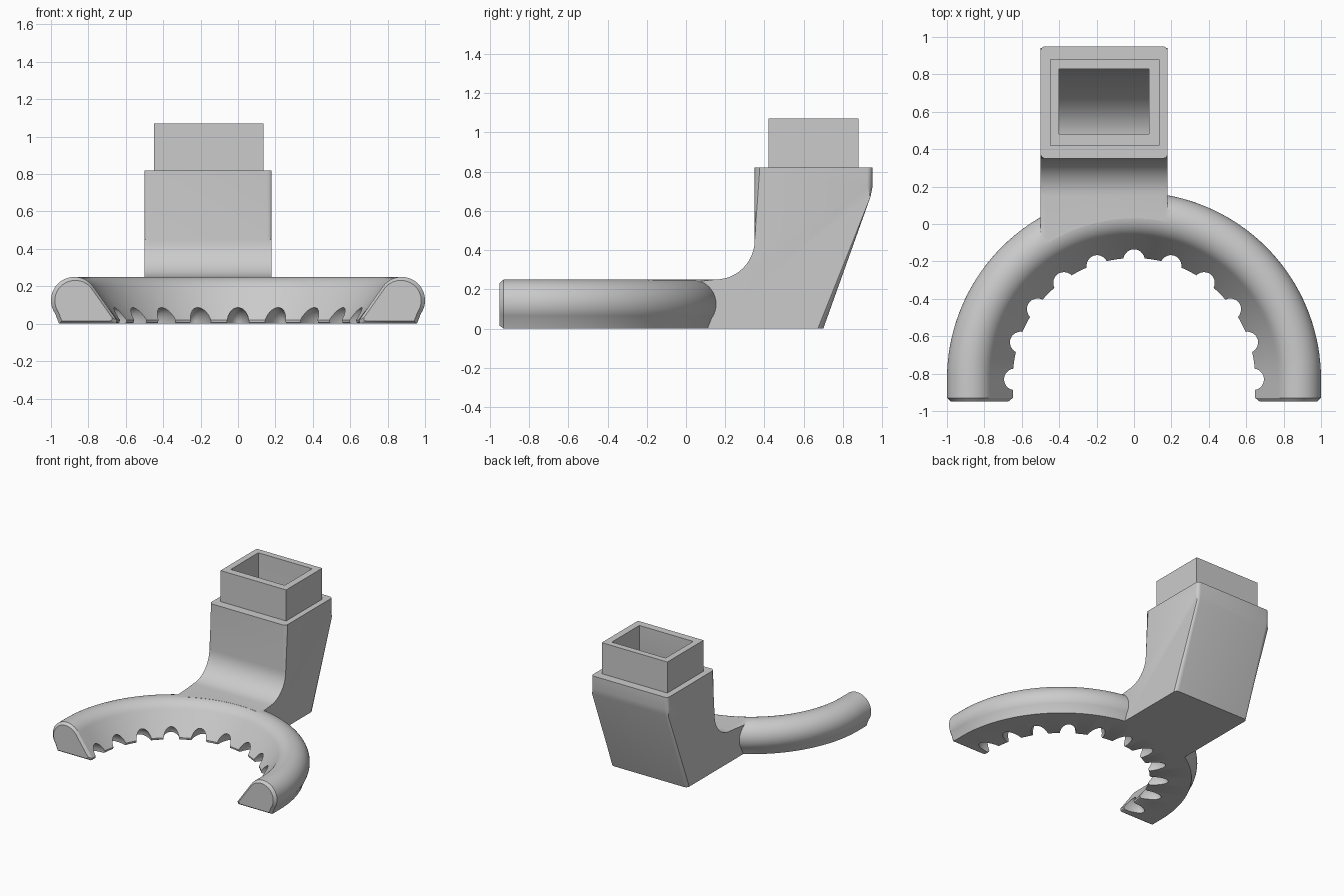
import bpy, bmesh
from math import sin, cos, pi, radians
from mathutils import Matrix, Vector

if "Cube" in bpy.data.objects:
    bpy.data.objects.remove(bpy.data.objects["Cube"])

grey = bpy.data.materials.new("plain grey")
grey.use_nodes = True
grey.diffuse_color = (0.6, 0.6, 0.6, 1)
grey.node_tree.nodes["Principled BSDF"].inputs["Base Color"].default_value = (0.6, 0.6, 0.6, 1)

RING_Y = -0.83           # centre of the half ring
X0, X1 = -0.5, 0.18      # sides of the post


def arc(cx, cy, rx, ry, a, b, n):
    angles = [radians(a + (b - a) * i / n) for i in range(n + 1)]
    return [(cx + rx * cos(t), cy + ry * sin(t)) for t in angles]


def finish(bm, name):
    bmesh.ops.recalc_face_normals(bm, faces=bm.faces)
    mesh = bpy.data.meshes.new(name)
    bm.to_mesh(mesh)
    bm.free()
    mesh.materials.append(grey)
    ob = bpy.data.objects.new(name, mesh)
    bpy.context.collection.objects.link(ob)
    return ob


def prism(name, outline, x0, x1, bevel=0):
    """Extrude a (y, z) outline along x, optionally rounding its side edges."""
    bm = bmesh.new()
    rings = [[bm.verts.new((x, y, z)) for y, z in outline] for x in (x0, x1)]
    n = len(outline)
    caps = [bm.faces.new(r) for r in rings]
    for i in range(n):
        j = (i + 1) % n
        bm.faces.new((rings[0][i], rings[0][j], rings[1][j], rings[1][i]))
    if bevel:
        top = max(z for y, z in outline)

        def level(e):
            za, zb = (v.co.z for v in e.verts)
            return abs(za - zb) < 1e-5 and (za < 1e-5 or za > top - 1e-5)
        edges = [e for f in caps for e in f.edges if not level(e)]
        bmesh.ops.bevel(bm, geom=edges, offset=bevel, segments=4, profile=0.5,
                        affect='EDGES', clamp_overlap=True)
    return finish(bm, name)


def box(name, lo, hi):
    return prism(name, [(lo[1], lo[2]), (hi[1], lo[2]), (hi[1], hi[2]), (lo[1], hi[2])], lo[0], hi[0])


def combine(target, other, operation):
    mod = target.modifiers.new("combine", 'BOOLEAN')
    mod.operation, mod.solver, mod.object = operation, 'EXACT', other
    bpy.context.view_layer.objects.active = target
    bpy.ops.object.modifier_apply(modifier=mod.name)
    bpy.data.objects.remove(other)


# Half ring: a rounded section swept round the arc, with short straight, chamfered ends
section = arc(0.875, 0.125, 0.125, 0.125, -35, 148, 28)
section += [(0.648, 0.02), (0.65, 0.006), (0.66, 0), (0.957, 0)]
mid = Vector((0.84, 0.11))
stations = [(0, -0.12, 0.87), (0, -0.10, 1)]
stations += [(pi * i / 72, 0, 1) for i in range(73)]
stations += [(pi, -0.10, 1), (pi, -0.12, 0.87)]
bm = bmesh.new()
loops = []
for angle, shift, scale in stations:
    loop = []
    for p in section:
        r, z = mid + (Vector(p) - mid) * scale
        loop.append(bm.verts.new((r * cos(angle), RING_Y + shift + r * sin(angle), z)))
    loops.append(loop)
for a, b in zip(loops, loops[1:]):
    for i in range(len(a)):
        j = (i + 1) % len(a)
        bm.faces.new((a[i], a[j], b[j], b[i]))
bm.faces.new(loops[0])
bm.faces.new(loops[-1])
body = finish(bm, "ring_duct_with_post")

# Post with sloping back and a filleted neck running into the ring
outline = [(-0.1, 0), (0.70, 0), (0.94, 0.67), (0.95, 0.72), (0.95, 0.82), (0.35, 0.82)]
outline += arc(0.15, 0.45, 0.2, 0.2, 0, -90, 12) + [(-0.1, 0.25)]
post = prism("post", outline, X0, X1, bevel=0.03)

# Trim the neck so that it ends inside the ring
bm = bmesh.new()
bmesh.ops.create_cone(bm, cap_ends=True, segments=144, radius1=0.86, radius2=0.86, depth=2,
                      matrix=Matrix.Translation((0, RING_Y, 0)))
combine(post, finish(bm, "neck_trim"), 'DIFFERENCE')
combine(body, post, 'UNION')

# Square socket on top
combine(body, box("socket", (-0.45, 0.42, 0.7), (0.135, 0.88, 1.07)), 'UNION')

# Hollow channel with a curved back wall
channel = [(0.48, 1.2), (0.83, 1.2)] + arc(0.45, 0.72, 0.38, 0.66, 0, -90, 20)
channel += [(0.15, 0.06), (0.15, 0.19), (0.3, 0.21), (0.42, 0.3), (0.48, 0.45)]
combine(body, prism("channel", channel, -0.4, 0.08), 'DIFFERENCE')

# Outlet notches along the inner lower edge
for k in range(11):
    bm = bmesh.new()
    place = (Matrix.Translation((0, RING_Y, 0)) @ Matrix.Rotation(radians(18 * k), 4, 'Z')
             @ Matrix.Translation((0.66, 0, -0.005)) @ Matrix.Diagonal((0.13, 0.06, 0.095, 1)))
    bmesh.ops.create_uvsphere(bm, u_segments=24, v_segments=14, radius=1, matrix=place)
    combine(body, finish(bm, "notch"), 'DIFFERENCE')

bpy.ops.object.select_all(action='DESELECT')
body.select_set(True)
bpy.context.view_layer.objects.active = body
bpy.ops.object.shade_smooth_by_angle(angle=radians(32))
